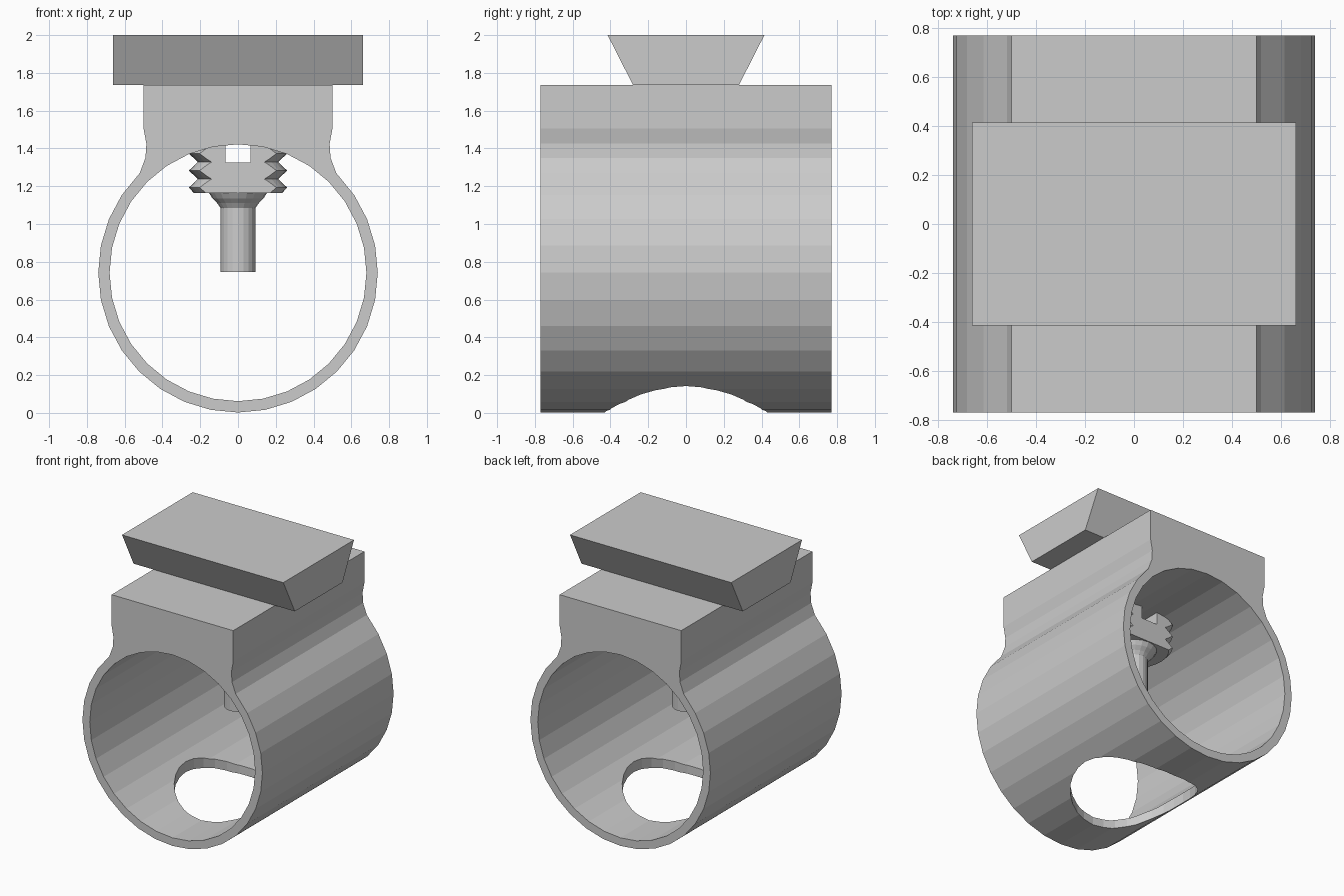
import bpy, bmesh
from math import sin, cos, pi, sqrt

if "Cube" in bpy.data.objects:
    bpy.data.objects.remove(bpy.data.objects["Cube"])

grey = bpy.data.materials.new("plain_grey")
grey.use_nodes = True
colour = (0.6, 0.6, 0.6, 1)
grey.diffuse_color = colour
grey.node_tree.nodes["Principled BSDF"].inputs["Base Color"].default_value = colour


def add_object(name, bm):
    bmesh.ops.recalc_face_normals(bm, faces=bm.faces)
    mesh = bpy.data.meshes.new(name)
    bm.to_mesh(mesh)
    bm.free()
    mesh.materials.append(grey)
    obj = bpy.data.objects.new(name, mesh)
    bpy.context.collection.objects.link(obj)
    return obj


def prism(name, points, axis, half):
    """Extrude a closed 2D outline evenly both ways along an axis."""
    place = {"x": lambda a, b, t: (t, a, b),
             "y": lambda a, b, t: (a, t, b)}[axis]
    bm = bmesh.new()
    face = bm.faces.new([bm.verts.new(place(a, b, -half)) for a, b in points])
    grown = bmesh.ops.extrude_face_region(bm, geom=[face])["geom"]
    shift = place(0, 0, 2 * half)
    bmesh.ops.translate(bm, vec=shift,
                        verts=[v for v in grown if isinstance(v, bmesh.types.BMVert)])
    return add_object(name, bm)


def lathe(name, profile, sides):
    """Revolve an (r, z) profile about the z axis and cap its ends."""
    bm = bmesh.new()
    rings = [[bm.verts.new((r * cos(2 * pi * i / sides), r * sin(2 * pi * i / sides), z))
              for i in range(sides)] for r, z in profile]
    for low, high in zip(rings, rings[1:]):
        for i in range(sides):
            j = (i + 1) % sides
            bm.faces.new((low[i], low[j], high[j], high[i]))
    bm.faces.new(rings[0])
    bm.faces.new(rings[-1])
    return add_object(name, bm)


def boolean(target, cutter, operation="DIFFERENCE"):
    mod = target.modifiers.new("cut", "BOOLEAN")
    mod.operation, mod.object, mod.solver = operation, cutter, "EXACT"
    bpy.context.view_layer.objects.active = target
    bpy.ops.object.modifier_apply(modifier=mod.name)
    bpy.data.objects.remove(cutter)


def box(x, low, high):
    return [(-x, low), (x, low), (x, high), (-x, high)]


# Tube with a flared neck and flat-topped block
SIDES, OUTER, INNER, CENTRE, HALF = 32, 0.74, 0.68, 0.742, 0.77
step = 2 * pi / SIDES
neck = [(0.52, 1.27), (0.49, 1.35), (0.485, 1.425), (0.5, 1.505), (0.5, 1.735)]
arc = [(OUTER * sin(i * step), CENTRE - OUTER * cos(i * step)) for i in range(-11, 12)]
outline = arc + neck + [(-x, z) for x, z in reversed(neck)]
body = prism("tube_body", outline, "y", HALF)

bore = [(INNER * cos(i * step), CENTRE + INNER * sin(i * step)) for i in range(SIDES)]
boolean(body, prism("bore_cutter", bore, "y", 1))

# Round opening through the bottom wall
boolean(body, lathe("opening_cutter", [(0.43, -0.2), (0.43, 0.6)], SIDES))

# Dovetail plate on top
prism("dovetail_plate", [(-0.28, 1.735), (0.28, 1.735), (0.415, 2), (-0.415, 2)], "x", 0.663)

# Ridged head, flattened front and back, with a slot through it
ridges = [(0.235, 1.165)]
for i in range(3):
    ridges += [(0.26, 1.193 + 0.09 * i), (0.213, 1.238 + 0.09 * i)]
ridges.append((0.213, 1.47))
head = lathe("ridged_head", ridges, SIDES)
boolean(head, prism("head_flats", box(0.5, 1, 1.6), "y", 0.16), "INTERSECT")
boolean(head, prism("slot_cutter", box(0.066, 1.325, 1.6), "y", 0.5))

# Stem hanging below the head, with a flared collar
lathe("stem", [(0.093, 0.747), (0.093, 1.085), (0.11, 1.11), (0.135, 1.135), (0.157, 1.17)], 20)
